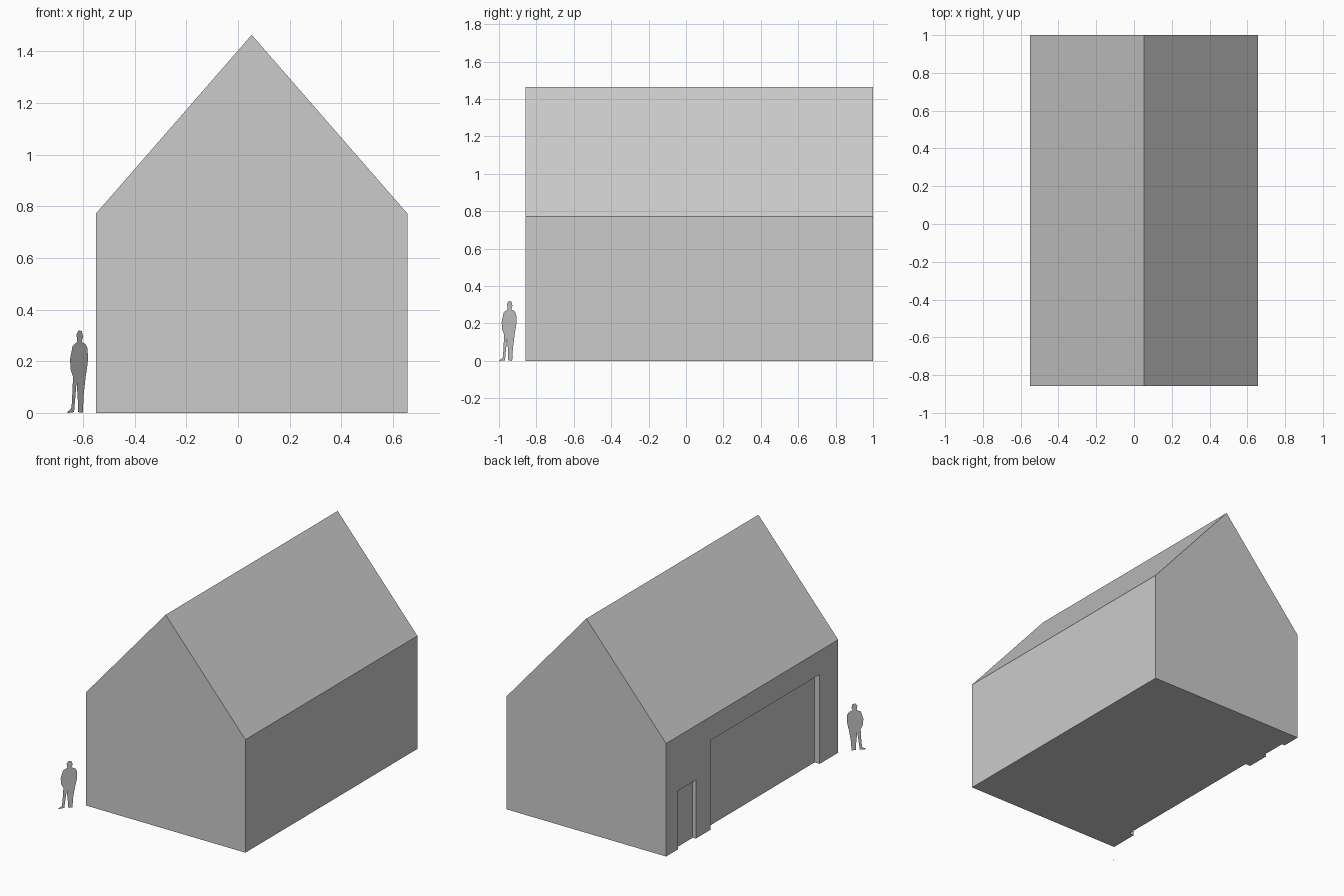
import bpy
import bmesh
from mathutils import Vector

cube = bpy.data.objects.get("Cube")
if cube:
    bpy.data.objects.remove(cube, do_unlink=True)

# Single plain grey material
grey = bpy.data.materials.new("plain_grey")
grey.use_nodes = True
colour = (0.6, 0.6, 0.6, 1)
grey.diffuse_color = colour
grey.node_tree.nodes["Principled BSDF"].inputs["Base Color"].default_value = colour

LEFT_X, RIGHT_X, RIDGE_X = -0.55, 0.656, 0.053
FRONT_Y, BACK_Y = -0.857, 1.0
EAVE_Z, RIDGE_Z = 0.772, 1.464


def make_object(name, bm):
    mesh = bpy.data.meshes.new(name)
    bm.to_mesh(mesh)
    bm.free()
    mesh.materials.append(grey)
    obj = bpy.data.objects.new(name, mesh)
    bpy.context.collection.objects.link(obj)
    return obj


def extruded_profile(name, points, offset):
    """Extrude a closed outline into a solid."""
    bm = bmesh.new()
    face = bm.faces.new([bm.verts.new(p) for p in points])
    result = bmesh.ops.extrude_face_region(bm, geom=[face], use_keep_orig=True)
    moved = [g for g in result["geom"] if isinstance(g, bmesh.types.BMVert)]
    bmesh.ops.translate(bm, verts=moved, vec=offset)
    bmesh.ops.recalc_face_normals(bm, faces=bm.faces)
    return make_object(name, bm)


# Gabled barn body, one solid running front to back
gable = [(LEFT_X, 0), (RIGHT_X, 0), (RIGHT_X, EAVE_Z),
         (RIDGE_X, RIDGE_Z), (LEFT_X, EAVE_Z)]
barn = extruded_profile("barn_body", [(x, FRONT_Y, z) for x, z in gable],
                        Vector((0, BACK_Y - FRONT_Y, 0)))


def recess_door(y0, y1, height, depth):
    """Sink a door opening, open at the ground, into the long side wall."""
    outline = [(LEFT_X - 0.1, y0, -0.1), (LEFT_X - 0.1, y1, -0.1),
               (LEFT_X - 0.1, y1, height), (LEFT_X - 0.1, y0, height)]
    cutter = extruded_profile("door_cutter", outline, Vector((0.1 + depth, 0, 0)))
    cutter.hide_render = True
    mod = barn.modifiers.new("door_recess", 'BOOLEAN')
    mod.operation = 'DIFFERENCE'
    mod.solver = 'EXACT'
    mod.object = cutter
    bpy.context.view_layer.objects.active = barn
    bpy.ops.object.modifier_apply(modifier=mod.name)
    bpy.data.objects.remove(cutter, do_unlink=True)


recess_door(0.68, 0.87, 0.40, 0.023)    # small side door
recess_door(-0.658, 0.52, 0.61, 0.038)  # wide barn door

# Flat standing person cut-out, outline as (percent of width, percent of height)
outline = [
    (0, 1), (8, 0), (34, 1), (36, 8), (46, 38), (52, 12), (52, 1), (74, 0),
    (76, 6), (78, 20), (88, 44), (92, 50), (99, 64), (97, 78), (88, 83),
    (70, 86), (76, 92), (70, 99), (56, 100), (45, 95), (49, 86), (27, 81),
    (15, 65), (18, 52), (29, 44), (26, 24), (22, 6), (12, 3)]
start, end = Vector((-0.663, -1, 0)), Vector((-0.58, -0.905, 0))
bm = bmesh.new()
bm.faces.new([bm.verts.new(start.lerp(end, u / 100) + Vector((0, 0, h * 0.0032)))
              for u, h in outline])
bmesh.ops.recalc_face_normals(bm, faces=bm.faces)
bm.normal_update()
if next(iter(bm.faces)).normal.y > 0:
    bmesh.ops.reverse_faces(bm, faces=bm.faces)
make_object("standing_person", bm)
